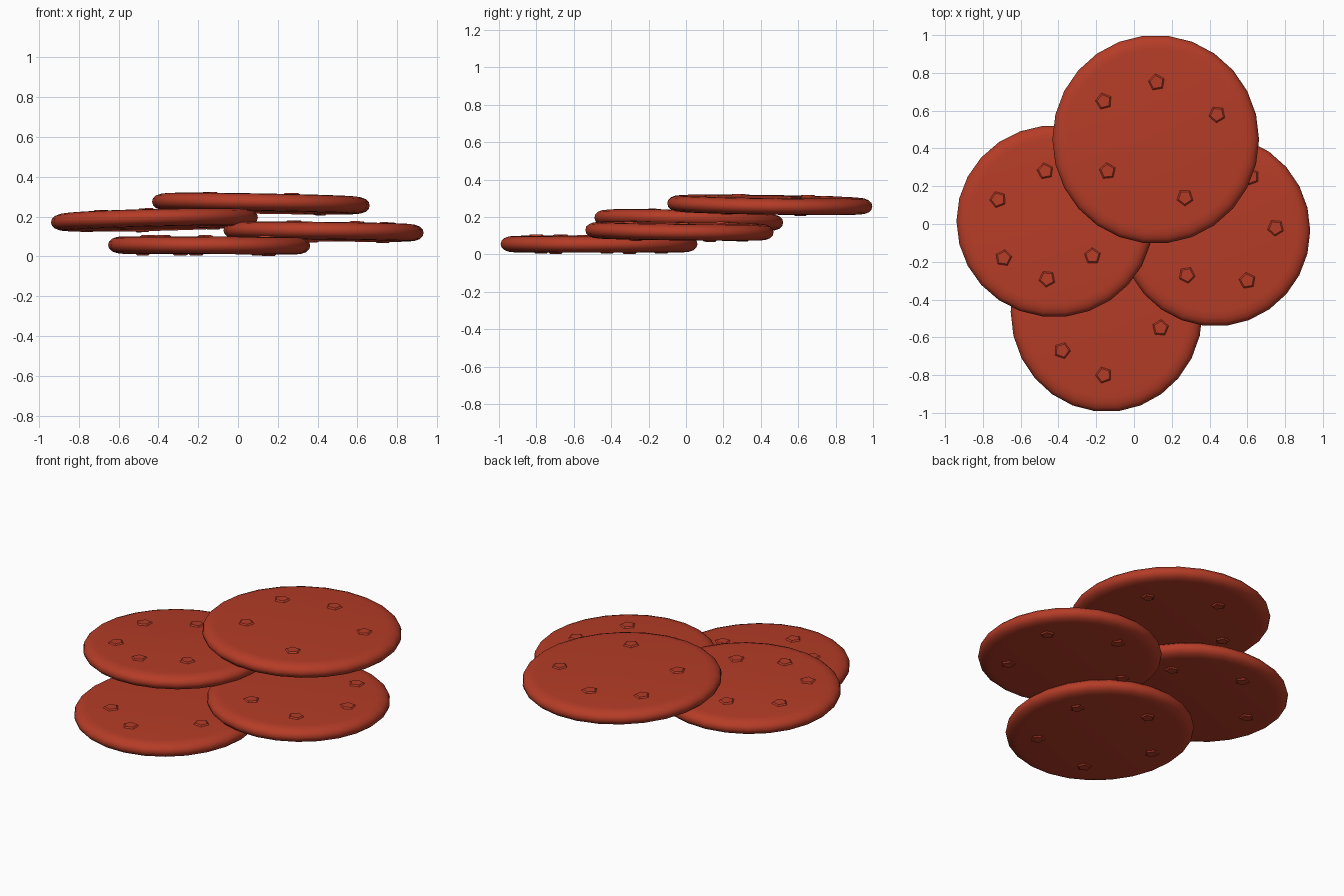
import bpy, bmesh, math, random
from mathutils import Vector

if "Cube" in bpy.data.objects:
    bpy.data.objects.remove(bpy.data.objects["Cube"])

random.seed(4)
meat = bpy.data.materials.new("cured meat red")
meat.diffuse_color = (0.46, 0.045, 0.02, 1)
meat.use_nodes = True
meat.node_tree.nodes["Principled BSDF"].inputs["Base Color"].default_value = meat.diffuse_color

# Half outline of a slice: (inset from rim, height as a fraction of half thickness)
RIM = [(0.075, 1.0), (0.045, 0.93), (0.02, 0.72), (0.005, 0.4), (0.0, 0.0)]
PROFILE = RIM + [(i, -h) for i, h in reversed(RIM[:-1])]
HALF = 0.044


def add_bump(bm, x, y, side, radius=0.05):
    """Low five-sided fleck rising just above one face of the slice."""
    turn = random.uniform(0, 6.28)
    rings = []
    for r, z in ((radius, HALF - 0.004), (radius * 0.72, HALF + 0.007)):
        rings.append([bm.verts.new((x + r * math.cos(turn + k * math.tau / 5),
                                    y + r * math.sin(turn + k * math.tau / 5), side * z))
                      for k in range(5)])
    for k in range(5):
        bm.faces.new((rings[0][k], rings[0][(k + 1) % 5], rings[1][(k + 1) % 5], rings[1][k]))
    bm.faces.new(rings[1])


def make_slice(name, centre, rx, ry, slope, bumps, sides=26):
    bm = bmesh.new()
    rings = []
    for inset, h in PROFILE:
        rings.append([bm.verts.new(((rx - inset) * math.cos(k * math.tau / sides),
                                    (ry - inset) * math.sin(k * math.tau / sides), h * HALF))
                      for k in range(sides)])
    for a, b in zip(rings, rings[1:]):
        for k in range(sides):
            j = (k + 1) % sides
            bm.faces.new((a[k], b[k], b[j], a[j]))
    bm.faces.new(rings[0])
    bm.faces.new(rings[-1])
    # Flecks on the upper face, and a similar ring underneath
    for x, y in bumps:
        add_bump(bm, x - centre[0], y - centre[1], 1)
    for k in range(5):
        a = k * math.tau / 5 + 0.5
        add_bump(bm, 0.34 * math.cos(a), 0.34 * math.sin(a), -1, 0.045)
    bmesh.ops.recalc_face_normals(bm, faces=bm.faces)
    # Gentle tilt of the whole slice
    for v in bm.verts:
        v.co.z += slope[0] * v.co.x + slope[1] * v.co.y
    me = bpy.data.meshes.new(name)
    bm.to_mesh(me)
    bm.free()
    me.materials.append(meat)
    ob = bpy.data.objects.new(name, me)
    ob.location = Vector(centre)
    bpy.context.collection.objects.link(ob)
    bpy.ops.object.select_all(action='DESELECT')
    ob.select_set(True)
    bpy.context.view_layer.objects.active = ob
    bpy.ops.object.shade_smooth_by_angle(angle=math.radians(40))


make_slice("front_slice", (-0.145, -0.465, 0.055), 0.508, 0.53, (-0.004, 0.0),
           [(0.14, -0.55), (-0.16, -0.80), (-0.38, -0.67), (-0.45, -0.3), (0.0, -0.15)])
make_slice("right_slice", (0.43, -0.035, 0.124), 0.503, 0.507, (-0.012, -0.012),
           [(0.75, -0.02), (0.60, -0.30), (0.28, -0.27), (0.62, 0.25), (0.2, 0.2)])
make_slice("left_slice", (-0.42, 0.015, 0.183), 0.52, 0.508, (0.024, -0.026),
           [(-0.72, 0.13), (-0.69, -0.18), (-0.46, -0.29), (-0.22, -0.17), (-0.47, 0.28)])
make_slice("back_slice", (0.115, 0.448, 0.265), 0.547, 0.552, (-0.018, -0.015),
           [(0.12, 0.75), (-0.16, 0.65), (0.44, 0.58), (-0.14, 0.28), (0.27, 0.14)])
